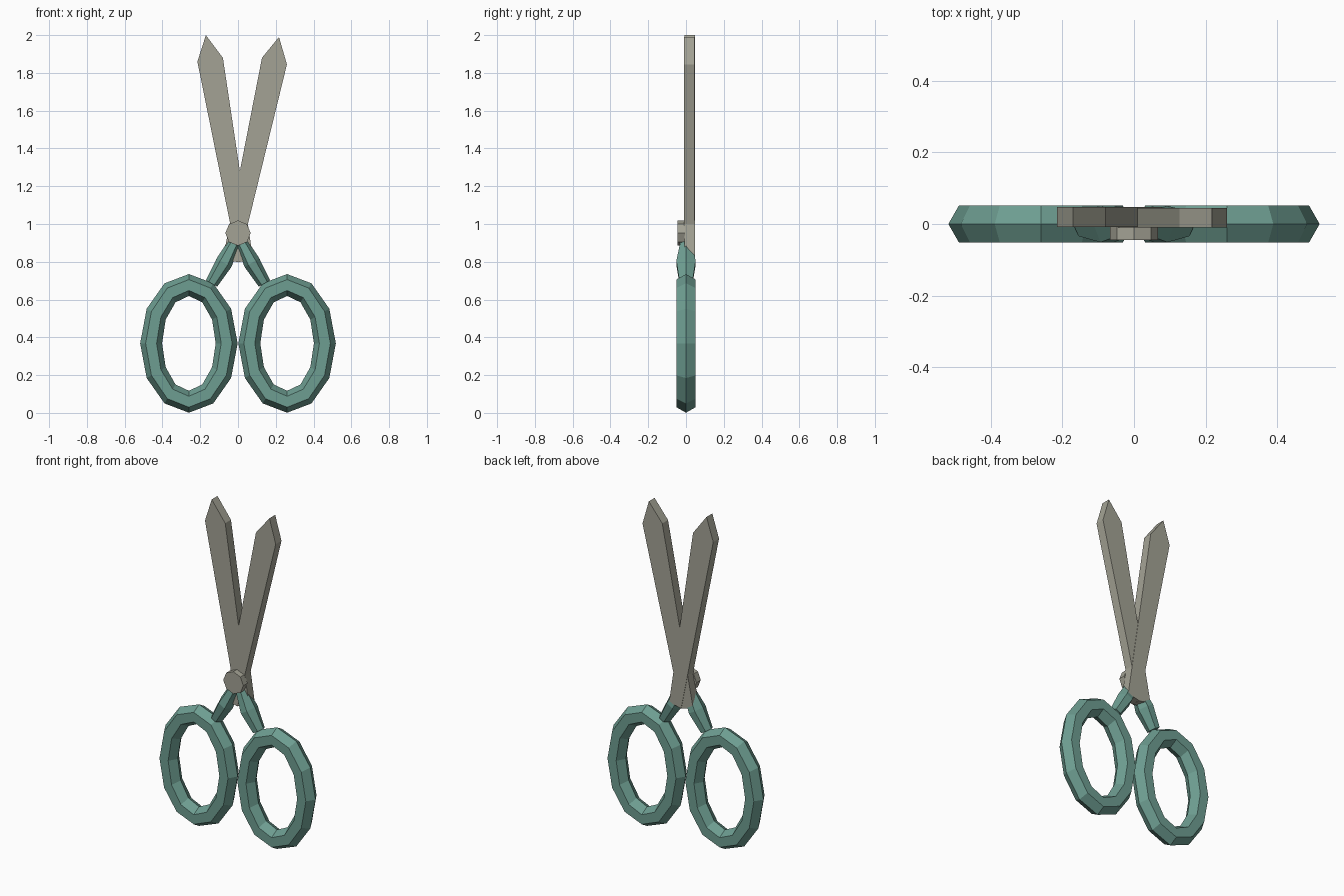
import bpy, bmesh, math
from mathutils import Vector

cube = bpy.data.objects.get("Cube")
if cube:
    bpy.data.objects.remove(cube, do_unlink=True)


def material(name, rgb):
    m = bpy.data.materials.new(name)
    m.use_nodes = True
    m.diffuse_color = (*rgb, 1)
    bsdf = next(n for n in m.node_tree.nodes if n.type == 'BSDF_PRINCIPLED')
    bsdf.inputs["Base Color"].default_value = (*rgb, 1)
    return m


STEEL = material("warm grey steel", (0.37, 0.365, 0.30))
TEAL = material("teal plastic", (0.155, 0.34, 0.285))


def finish(name, bm, mat):
    bmesh.ops.recalc_face_normals(bm, faces=bm.faces)
    mesh = bpy.data.meshes.new(name)
    bm.to_mesh(mesh)
    bm.free()
    mesh.materials.append(mat)
    obj = bpy.data.objects.new(name, mesh)
    bpy.context.collection.objects.link(obj)


def loft(name, rings, mat, closed=False):
    """Skin a list of point rings; closed joins last to first, else caps."""
    bm = bmesh.new()
    vs = [[bm.verts.new(p) for p in r] for r in rings]
    n = len(vs[0])
    for i in range(len(vs) if closed else len(vs) - 1):
        a, b = vs[i], vs[(i + 1) % len(vs)]
        for k in range(n):
            j = (k + 1) % n
            bm.faces.new((a[k], a[j], b[j], b[k]))
    if not closed:
        bm.faces.new(vs[0])
        bm.faces.new(vs[-1])
    finish(name, bm, mat)


def plate(name, outline, y0, y1, mat):
    loft(name, [[(x, y, z) for x, z in outline] for y in (y0, y1)], mat)


# Two crossing blades
plate("right_blade", [(-0.17, 2.0), (-0.08, 1.88), (0.01, 1.28), (0.08, 0.815),
                      (0.0, 0.797), (-0.215, 1.86)], -0.008, 0.047, STEEL)
plate("left_blade", [(0.217, 1.99), (0.127, 1.88), (0.01, 1.28), (-0.08, 0.815),
                     (0.003, 0.797), (0.259, 1.845)], -0.01, 0.045, STEEL)

# Eight-sided pivot
angles = [k * math.tau / 8 for k in range(8)]
plate("pivot", [(0.067 * math.cos(a), 0.952 + 0.067 * math.sin(a)) for a in angles],
      -0.045, -0.004, STEEL)

# Finger loops: hexagonal section swept round an ellipse; arms join them to the blades
SECTION = [k * math.tau / 6 for k in range(6)]
for side, s in (("left", 1), ("right", -1)):
    rings = []
    for i in range(12):
        t = i * math.tau / 12
        rings.append([(s * 0.26 + (0.2 + 0.058 * math.cos(a)) * math.cos(t),
                       0.051 * math.sin(a) / math.sin(math.pi / 3),
                       0.368 + (0.309 + 0.058 * math.cos(a)) * math.sin(t))
                      for a in SECTION])
    loft(side + "_finger_loop", rings, TEAL, closed=True)

    across = Vector((s * 0.87, 0, 0.5))
    arm = []
    for x, z, w, d in ((0.14, 0.685, 0.034, 0.034), (0.074, 0.795, 0.045, 0.051),
                       (0.018, 0.905, 0.032, 0.028)):
        arm.append([Vector((s * x, 0, z)) + across * (w * math.cos(a))
                    + Vector((0, d * math.sin(a) / math.sin(math.pi / 3), 0))
                    for a in SECTION])
    loft(side + "_arm", arm, TEAL)
